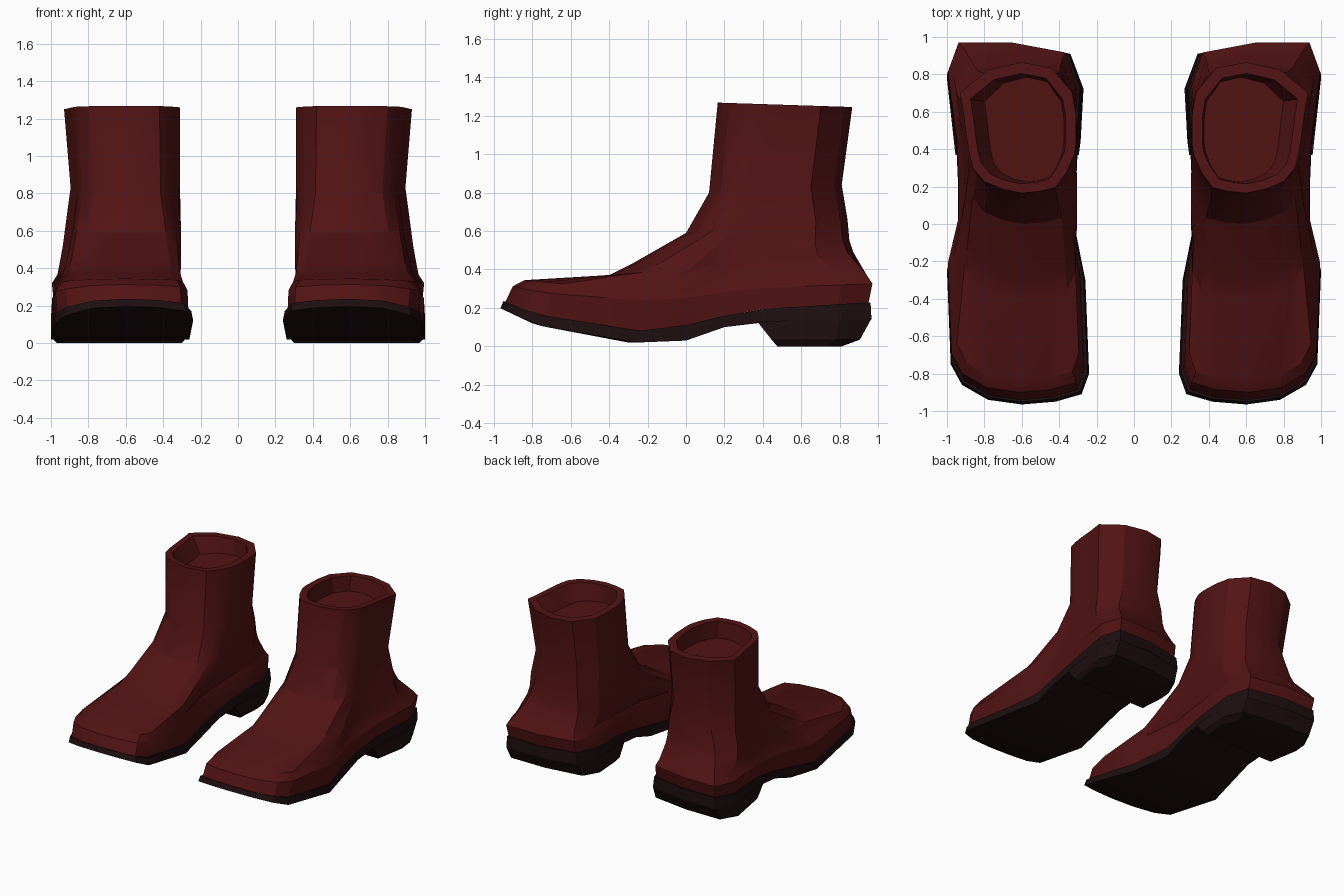
import bpy, bmesh, math

if "Cube" in bpy.data.objects:
    bpy.data.objects.remove(bpy.data.objects["Cube"])

# Plan outlines of one boot, both starting at the front centre and going round the outer side
FOOT = [(.60, -.965), (.78, -.94), (.92, -.86), (.98, -.75), (1.0, -.25), (.94, 0), (.94, .2),
        (.95, .42), (1.0, .80), (.94, .965), (.64, .965), (.34, .91), (.28, .73), (.30, .42),
        (.31, .2), (.32, 0), (.26, -.3), (.24, -.80), (.28, -.91), (.42, -.95)]
SHAFT = [(.60, .17), (.70, .19), (.80, .23), (.86, .30), (.88, .37), (.89, .43), (.90, .50),
         (.91, .58), (.93, .70), (.78, .82), (.60, .86), (.44, .83), (.33, .70), (.31, .58),
         (.31, .50), (.31, .43), (.32, .37), (.36, .28), (.42, .20), (.50, .18)]

# Side profiles of the sole: (y, z)
SOLE_TOP = [(-.97, .245), (-.9, .215), (-.8, .175), (-.6, .13), (-.25, .08), (0, .11),
            (.2, .16), (.4, .195), (.97, .23)]
SOLE_BOTTOM = [(-.97, .2), (-.8, .12), (-.6, .06), (-.33, .02), (-.15, .02), (0, .03),
               (.2, .1), (.37, .125), (.97, .14)]


def material(name, color):
    m = bpy.data.materials.new(name)
    m.diffuse_color = (*color, 1)
    m.use_nodes = True
    m.node_tree.nodes["Principled BSDF"].inputs["Base Color"].default_value = m.diffuse_color
    return m


def height(profile, y):
    """Linear interpolation along a side profile."""
    if y <= profile[0][0]:
        return profile[0][1]
    for (y0, z0), (y1, z1) in zip(profile, profile[1:]):
        if y <= y1:
            return z0 + (z1 - z0) * (y - y0) / (y1 - y0)
    return profile[-1][1]


def fit(points, x0, x1, y0, y1):
    """Scale a plan outline into the given box."""
    xs, ys = [p[0] for p in points], [p[1] for p in points]
    ax, bx, ay, by = min(xs), max(xs), min(ys), max(ys)
    return [(x0 + (x - ax) / (bx - ax) * (x1 - x0), y0 + (y - ay) / (by - ay) * (y1 - y0))
            for x, y in points]


def loft(name, rings, mat, cap_start=True, cap_end=True):
    """Skin a stack of rings, close the ends with cross strips and mirror to a pair."""
    bm = bmesh.new()
    loops = [[bm.verts.new(p) for p in ring] for ring in rings]
    n = len(loops[0])
    for a, b in zip(loops, loops[1:]):
        for i in range(n):
            j = (i + 1) % n
            bm.faces.new((a[i], a[j], b[j], b[i]))
    for ring, wanted in ((loops[0], cap_start), (loops[-1], cap_end)):
        if not wanted:
            continue
        left = ring[:n // 2 + 1]
        right = [ring[0]] + ring[:n // 2 - 1:-1] if n % 2 == 0 else ring[:n // 2 - 1:-1]
        for i in range(len(left) - 1):
            quad = list(dict.fromkeys((left[i], left[i + 1], right[i + 1], right[i])))
            if len(quad) > 2:
                bm.faces.new(quad)
    bmesh.ops.recalc_face_normals(bm, faces=bm.faces)
    mesh = bpy.data.meshes.new(name)
    bm.to_mesh(mesh)
    bm.free()
    mesh.materials.append(mat)
    mesh.polygons.foreach_set("use_smooth", [True] * len(mesh.polygons))
    mesh.set_sharp_from_angle(angle=math.radians(25))
    ob = bpy.data.objects.new(name, mesh)
    bpy.context.collection.objects.link(ob)
    ob.modifiers.new("pair", 'MIRROR').use_mirror_merge = False
    return ob


red = material("dark_red_leather", (.085, .0065, .007))
black = material("sole_black", (.013, .0045, .0045))

# Leather upper: blend to shaft shape, front y z, back y z, x range, sole follow, height over sole
UPPER = [
    (0, -.94, .24, .95, .23, .265, .985, 1, 0),
    (0, -.90, .31, .97, .32, .270, .995, .6, .10),
    (0, -.84, .36, .94, .38, .295, .965, .4, .13),
    (.4, -.40, .37, .87, .49, .305, .945, 0, 0),
    (.5, -.28, .43, .85, .55, .305, .935, 0, 0),
    (.75, .00, .59, .84, .66, .305, .920, 0, 0),
    (1, .12, .80, .81, .84, .310, .895, 0, 0),
    (1, .165, 1.268, .865, 1.245, .310, .930, 0, 0),
    (1, .215, 1.265, .805, 1.247, .365, .875, 0, 0),   # inner edge of the rim
    (1, .225, 1.13, .785, 1.13, .375, .80, 0, 0),      # floor of the opening
]
rings = []
for t, y0, z0, y1, z1, x0, x1, follow, over in UPPER:
    foot, shaft = fit(FOOT, 0, 1, 0, 1), fit(SHAFT, 0, 1, 0, 1)
    mix = [(a + (c - a) * t, b + (d - b) * t) for (a, b), (c, d) in zip(foot, shaft)]
    ring = []
    for x, y in fit(mix, x0, x1, y0, y1):
        z = z0 + (z1 - z0) * (y - y0) / (y1 - y0)
        ring.append((x, y, z + follow * (height(SOLE_TOP, y) + over - z)))
    rings.append(ring)
loft("boot_upper", rings, red, cap_start=False)

# Curved sole following the outline of the foot
loft("sole", [
    [(x, y, height(SOLE_BOTTOM, y)) for x, y in FOOT],
    [(x, y, height(SOLE_TOP, y)) for x, y in fit(FOOT, .25, .995, -.95, .96)],
], black)

# Stacked heel block under the rear of the sole
heel = [(.955, .37)] + FOOT[8:13] + [(.295, .37)]
loft("heel", [
    [(x, y, height(SOLE_BOTTOM, y) + .005) for x, y in heel],
    [(x, y, .035) for x, y in fit(heel, .27, 1.0, .445, .905)],
    [(x, y, 0) for x, y in fit(heel, .30, .97, .475, .81)],
], black)
